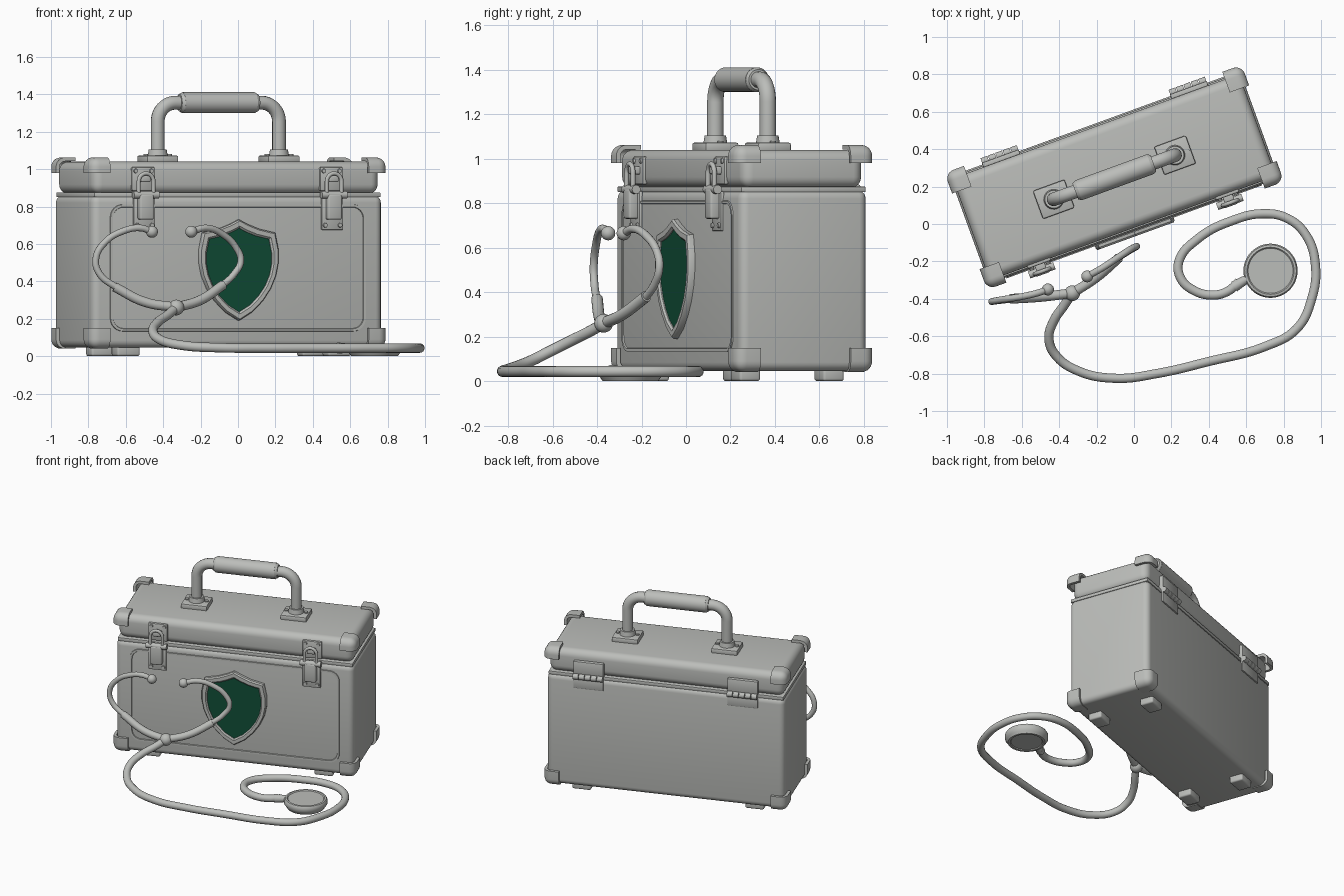
import bpy, bmesh, math
from mathutils import Matrix, Vector

if "Cube" in bpy.data.objects:
    bpy.data.objects.remove(bpy.data.objects["Cube"])

def material(name, rgb):
    m = bpy.data.materials.new(name)
    m.diffuse_color = (*rgb, 1)
    m.use_nodes = True
    m.node_tree.nodes["Principled BSDF"].inputs["Base Color"].default_value = m.diffuse_color
    return m

GREY = material("grey", (0.50, 0.51, 0.49))
GREEN = material("dark green", (0.005, 0.075, 0.038))
CASE = Matrix.Translation((-0.105, 0.25, 0)) @ Matrix.Rotation(math.radians(20), 4, 'Z')
WORLD = Matrix.Identity(4)

def add(name, mesh, frame, mat=GREY):
    ob = bpy.data.objects.new(name, mesh)
    bpy.context.collection.objects.link(ob)
    mesh.materials.clear()
    mesh.materials.append(mat)
    mesh.shade_smooth()
    mesh.set_sharp_from_angle(angle=math.radians(35))
    ob.matrix_world = frame
    return ob

def to_mesh(bm, name):
    bmesh.ops.recalc_face_normals(bm, faces=bm.faces)
    me = bpy.data.meshes.new(name)
    bm.to_mesh(me)
    bm.free()
    return me

def baked(data, name, setup=None):
    # evaluated mesh of a curve or a mesh with modifiers
    tmp = bpy.data.objects.new("tmp", data)
    bpy.context.collection.objects.link(tmp)
    if setup:
        setup(tmp)
    me = bpy.data.meshes.new_from_object(tmp.evaluated_get(bpy.context.evaluated_depsgraph_get()))
    bpy.data.objects.remove(tmp)
    me.name = name
    return me

def round_bm(x, y, z, r, seg=4):
    bm = bmesh.new()
    bmesh.ops.create_cube(bm, size=1)
    for v in bm.verts:
        v.co = [a[0] if c < 0 else a[1] for a, c in zip((x, y, z), v.co)]
    bmesh.ops.bevel(bm, geom=bm.edges[:], offset=r, segments=seg, profile=0.5, affect='EDGES')
    return bm

def box(name, x, y, z, r=0.006, seg=2, frame=CASE):
    return add(name, to_mesh(round_bm(x, y, z, r, seg), name), frame)

def cyl(name, p0, p1, r, r2=None, frame=CASE, n=24):
    p0, p1 = Vector(p0), Vector(p1)
    d = p1 - p0
    bm = bmesh.new()
    bmesh.ops.create_cone(bm, cap_ends=True, segments=n, radius1=r, radius2=r if r2 is None else r2,
                          depth=d.length,
                          matrix=Matrix.Translation((p0 + p1) / 2) @ d.to_track_quat('Z', 'Y').to_matrix().to_4x4())
    return add(name, to_mesh(bm, name), frame)

def ball(name, p, r, frame=WORLD):
    bm = bmesh.new()
    bmesh.ops.create_uvsphere(bm, u_segments=24, v_segments=14, radius=r, matrix=Matrix.Translation(p))
    return add(name, to_mesh(bm, name), frame)

def tube(name, pts, r, frame=CASE, smooth=False):
    cu = bpy.data.curves.new(name, 'CURVE')
    cu.dimensions = '3D'
    cu.bevel_depth, cu.bevel_resolution, cu.resolution_u = r, 5, 8
    cu.use_fill_caps = True
    sp = cu.splines.new('BEZIER' if smooth else 'POLY')
    if smooth:
        sp.bezier_points.add(len(pts) - 1)
        for b, p in zip(sp.bezier_points, pts):
            b.co = p
            b.handle_left_type = b.handle_right_type = 'AUTO'
    else:
        sp.points.add(len(pts) - 1)
        for b, p in zip(sp.points, pts):
            b.co = (*p, 1)
    return add(name, baked(cu, name), frame)

def loft(name, loops, cap=False, mat=GREY):
    # loops of (x, z) outlines, each at its own depth y
    bm = bmesh.new()
    rings = [[bm.verts.new((x, y, z)) for x, z in pts] for pts, y in loops]
    for a, b in zip(rings, rings[1:]):
        for i in range(len(a)):
            j = (i + 1) % len(a)
            bm.faces.new((a[i], a[j], b[j], b[i]))
    if cap:
        bm.faces.new(rings[0])
        bm.faces.new(rings[-1])
    return add(name, to_mesh(bm, name), CASE, mat)

def round_rect(w, h, r, cz):
    out = []
    for k, (sx, sz) in enumerate(((1, 1), (-1, 1), (-1, -1), (1, -1))):
        for i in range(7):
            a = math.pi / 2 * (k + i / 6)
            out.append((sx * (w - r) + r * math.cos(a), cz + sz * (h - r) + r * math.sin(a)))
    return out

# case body, seal and lid
box("case_body", (-.825, .825), (-.305, .305), (.045, .86), .04, 5)
box("lid_seal", (-.815, .815), (-.298, .298), (.85, .875), .004)
box("case_lid", (-.815, .815), (-.29, .29), (.868, 1.04), .05, 6)

# corner guards: cut octants of a rounded shell
def shell(ob):
    m = ob.modifiers.new("thick", 'SOLIDIFY')
    m.thickness, m.offset = 0.02, -1
for sx in (-1, 1):
    for sy in (-1, 1):
        for level, z, sz in (("top", .98, 1), ("bottom", .15, -1)):
            bm = round_bm((-.845, .845), (-.332, .332), (.04, 1.062), .05, 6)
            for co, no in (((sx * .735, 0, 0), (sx, 0, 0)), ((0, sy * .215, 0), (0, sy, 0)),
                           ((0, 0, z), (0, 0, sz))):
                bmesh.ops.bisect_plane(bm, geom=bm.verts[:] + bm.edges[:] + bm.faces[:],
                                       plane_co=co, plane_no=no, clear_inner=True)
            me = bpy.data.meshes.new("guard")
            bm.to_mesh(me)
            bm.free()
            add(level + "_corner_guard", baked(me, "guard", shell), CASE)
        # feet
        fx, fy = sx * .6, sy * .2
        box("foot", (fx - .065, fx + .065), (fy - .05, fy + .05), (0, .06), .012, 3)

# front panel rim
loft("front_panel_rim", [(round_rect(.728, .34, .07, .472), -.30), (round_rect(.726, .338, .069, .472), -.311),
                         (round_rect(.714, .326, .063, .472), -.311), (round_rect(.710, .322, .06, .472), -.30)])

# shield badge
half = [(0, .73), (.05, .705), (.115, .68), (.205, .66), (.224, .57), (.224, .50), (.21, .43),
        (.18, .36), (.135, .295), (.075, .235), (0, .19)]
shield = half + [(-x, z) for x, z in half[-2:0:-1]]
def scaled(s):
    return [(x * s, .46 + (z - .46) * s) for x, z in shield]
loft("shield_frame", [(scaled(1), -.30), (scaled(1), -.325), (scaled(.97), -.335), (scaled(.87), -.335),
                      (scaled(.83), -.326), (scaled(.83), -.30)])
loft("shield_field", [(scaled(.84), -.312), (scaled(.84), -.321)], True, GREEN)

# latches and hinges
for cx in (-.535, .535):
    box("latch_lid_plate", (cx - .066, cx + .066), (-.302, -.28), (.885, 1.01))
    box("latch_body_plate", (cx - .062, cx + .062), (-.317, -.30), (.675, .855))
    box("latch_hook", (cx - .028, cx + .028), (-.34, -.29), (.93, .965), .008, 3)
    box("latch_lever", (cx - .04, cx + .04), (-.358, -.31), (.73, .865), .01, 3)
    cyl("latch_pin", (cx - .072, -.335, .862), (cx + .072, -.335, .862), .02)
    arch = [(cx + .042 * math.cos(a), -.34, .935 + .042 * math.sin(a))
            for a in [math.pi * i / 12 for i in range(13)]]
    tube("latch_wire", [(cx + .042, -.34, .85)] + arch + [(cx - .042, -.34, .85)], .011)
    for s in (-1, 1):
        cyl("latch_screw", (cx + s * .045, -.295, .99), (cx + s * .045, -.31, .99), .014, .011, n=16)
        cyl("latch_screw", (cx + s * .042, -.31, .70), (cx + s * .042, -.325, .70), .014, .011, n=16)
    box("hinge_lid_plate", (cx - .105, cx + .105), (.28, .315), (.87, .975))
    box("hinge_body_plate", (cx - .105, cx + .105), (.30, .315), (.775, .86))
    for k in range(5):
        x0 = cx - .105 + k * .042
        cyl("hinge_knuckle", (x0 + .002, .32, .866), (x0 + .04, .32, .866), .02)

# carrying handle
path = [(-.345, 0, 1.05)]
path += [(-.245 - .1 * math.cos(a), 0, 1.255 + .1 * math.sin(a)) for a in [math.pi / 2 * i / 10 for i in range(11)]]
tube("handle_bar", path + [(-x, y, z) for x, y, z in reversed(path)], .037)
cyl("handle_grip", (-.205, 0, 1.355), (.205, 0, 1.355), .056, n=32)
for s in (-1, 1):
    cyl("grip_end", (s * .203, 0, 1.355), (s * .222, 0, 1.355), .056, .046, n=32)
    hx = s * .345
    box("handle_base", (hx - .09, hx + .09), (-.08, .08), (1.03, 1.072), .008)
    cyl("handle_collar", (hx, 0, 1.07), (hx, 0, 1.105), .054, .048)
    for dx in (-.068, .068):
        cyl("handle_screw", (hx + dx, 0, 1.07), (hx + dx, 0, 1.08), .013, n=16)

# stethoscope ear tubes leaning on the case
joint = (-.33, -.37, .26)
ball("tube_joint", joint, .042)
for name, soft, hard in (
    ("left", [joint, (-.5, -.39, .29), (-.66, -.40, .37)],
     [(-.64, -.40, .36), (-.74, -.412, .44), (-.76, -.415, .52), (-.71, -.405, .61),
      (-.61, -.39, .67), (-.52, -.37, .685), (-.46, -.35, .665)]),
    ("right", [joint, (-.2, -.285, .30), (-.08, -.18, .38)],
     [(-.10, -.19, .365), (-.02, -.14, .44), (.015, -.12, .51), (-.01, -.13, .58),
      (-.08, -.175, .65), (-.17, -.235, .685), (-.25, -.28, .665)])):
    tube(name + "_soft_tube", soft, .026, WORLD, True)
    tube(name + "_ear_tube", hard, .018, WORLD, True)
    ball(name + "_ear_tip", hard[-1], .032)

# long tube lying on the ground
tube("long_tube", [joint, (-.37, -.43, .225), (-.43, -.52, .18), (-.455, -.61, .135), (-.42, -.70, .09),
                   (-.3, -.785, .058), (-.1, -.825, .045), (.12, -.80, .043), (.4, -.735, .043), (.7, -.655, .043),
                   (.87, -.56, .043), (.95, -.40, .043), (.97, -.22, .043), (.92, -.06, .043), (.82, .03, .043),
                   (.69, .055, .043), (.53, .02, .043), (.34, -.08, .043), (.24, -.20, .043), (.25, -.29, .043),
                   (.32, -.355, .043), (.42, -.38, .043), (.5, -.36, .043), (.56, -.31, .043)], .025, WORLD, True)

# chest piece, spun from a profile
bm = bmesh.new()
prof = [(0, .006), (.105, .006), (.11, 0), (.125, 0), (.135, .015), (.145, .03), (.145, .055), (.138, .066),
        (.126, .068), (.12, .062), (0, .062)]
vs = [bm.verts.new((r, 0, z)) for r, z in prof]
es = [bm.edges.new(p) for p in zip(vs, vs[1:])]
bmesh.ops.spin(bm, geom=vs + es, axis=(0, 0, 1), cent=(0, 0, 0), angle=math.tau, steps=48)
bmesh.ops.remove_doubles(bm, verts=bm.verts, dist=1e-4)
add("chest_piece", to_mesh(bm, "chest_piece"), Matrix.Translation((.73, -.25, 0)))
cyl("chest_stem", (.535, -.335, .043), (.61, -.29, .043), .03, .022, frame=WORLD)
